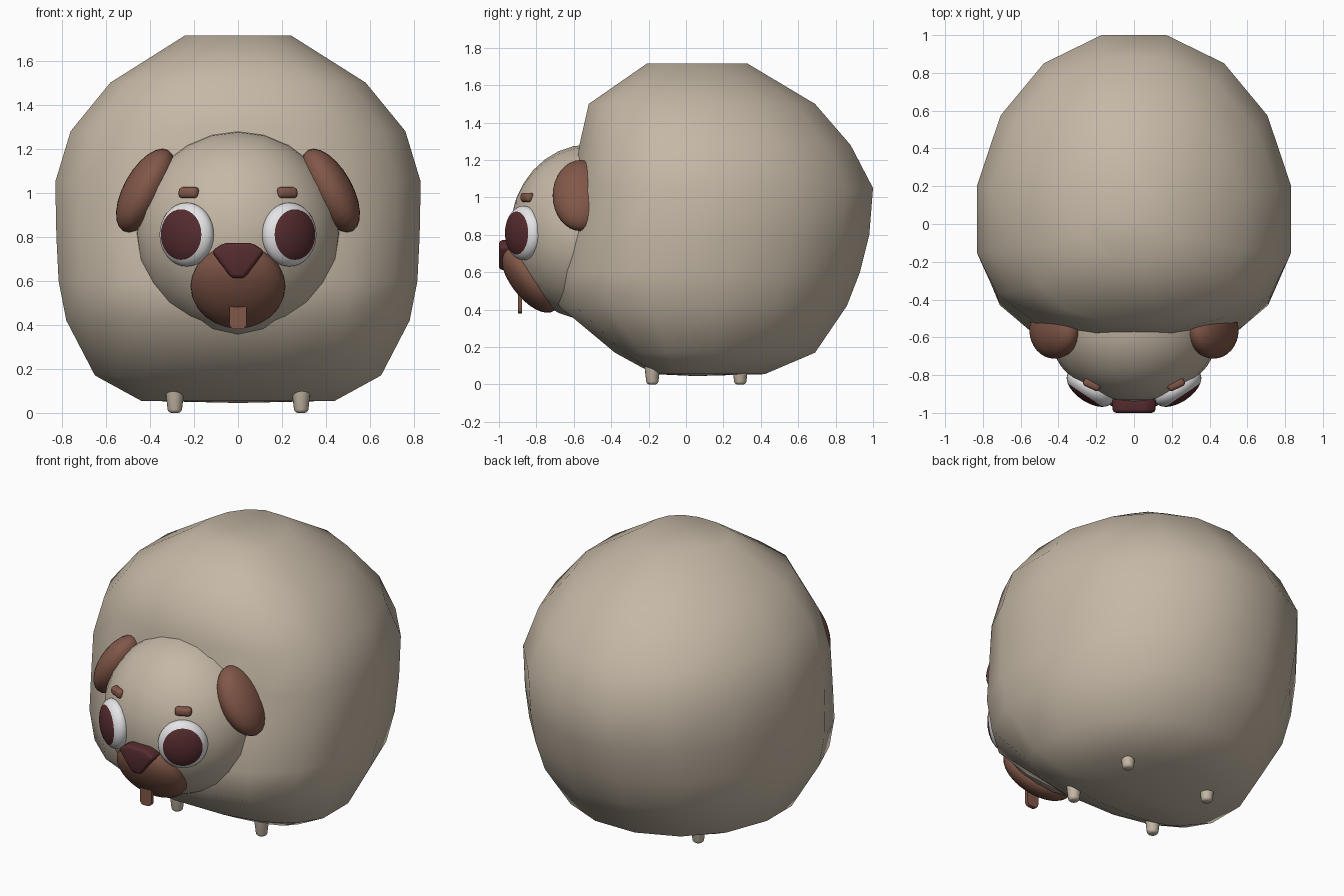
import bpy, bmesh, math
from mathutils import Matrix, Vector

if "Cube" in bpy.data.objects:
    bpy.data.objects.remove(bpy.data.objects["Cube"])


def mat(name, rgb):
    m = bpy.data.materials.new(name)
    m.diffuse_color = (*rgb, 1)
    m.use_nodes = True
    m.node_tree.nodes["Principled BSDF"].inputs["Base Color"].default_value = m.diffuse_color
    return m


FUR = mat("beige_fur", (0.56, 0.48, 0.38))
BROWN = mat("brown", (0.22, 0.095, 0.065))
DARK = mat("dark_maroon", (0.092, 0.025, 0.028))
WHITE = mat("eye_white", (0.84, 0.84, 0.86))


def finish(name, bm, mats, loc=(0, 0, 0), rot=(0, 0, 0), angle=180):
    bmesh.ops.recalc_face_normals(bm, faces=bm.faces)
    me = bpy.data.meshes.new(name)
    bm.to_mesh(me)
    bm.free()
    ob = bpy.data.objects.new(name, me)
    bpy.context.collection.objects.link(ob)
    ob.location, ob.rotation_euler = loc, rot
    for m in mats:
        me.materials.append(m)
    bpy.ops.object.select_all(action='DESELECT')
    ob.select_set(True)
    bpy.context.view_layer.objects.active = ob
    bpy.ops.object.shade_smooth_by_angle(angle=math.radians(angle))
    return ob


def ellipsoid(radii, segs=24, rings=16):
    """Sphere whose pole faces -y, stretched to the given radii."""
    bm = bmesh.new()
    bmesh.ops.create_uvsphere(bm, u_segments=segs, v_segments=rings, radius=1)
    bm.transform(Matrix.Diagonal((*radii, 1)) @ Matrix.Rotation(math.pi / 2, 4, 'X'))
    return bm


def rounded(bm, width, segs=3):
    bmesh.ops.bevel(bm, geom=bm.edges[:], offset=width, segments=segs,
                    profile=0.5, affect='EDGES')
    return bm


def box(size):
    bm = bmesh.new()
    bmesh.ops.create_cube(bm, size=1)
    bm.transform(Matrix.Diagonal((*size, 1)))
    return bm


# Body: coarse rounded rings stacked upward (z, half width, front y, back y)
RINGS = [(0.055, 0.44, -0.17, 0.42), (0.17, 0.65, -0.38, 0.69),
         (0.42, 0.78, -0.68, 0.86), (0.60, 0.815, -0.69, 0.93),
         (0.80, 0.825, -0.645, 0.98), (1.05, 0.83, -0.60, 1.0),
         (1.28, 0.76, -0.57, 0.88), (1.50, 0.58, -0.52, 0.69),
         (1.715, 0.24, -0.21, 0.33)]
N = 16
bm = bmesh.new()
loops = []
for z, hx, front, back in RINGS:
    loop = []
    for i in range(N):
        a = (i + 0.5) * 2 * math.pi / N
        c, s = math.cos(a), math.sin(a)
        p = 2.05 if s > 0 else 2.4
        k = math.cos(math.pi / N) ** (2 / p)
        x = hx * math.copysign(abs(c) ** (2 / p), c) / k
        y = (back if s > 0 else -front) * math.copysign(abs(s) ** (2 / p), s) / k
        loop.append(bm.verts.new((x, y, z)))
    loops.append(loop)
for lo, hi in zip(loops, loops[1:]):
    for i in range(N):
        j = (i + 1) % N
        bm.faces.new((lo[i], lo[j], hi[j], hi[i]))
bm.faces.new(loops[-1])
bottom = bm.verts.new((0, 0.05, 0.045))
for i in range(N):
    bm.faces.new((bottom, loops[0][(i + 1) % N], loops[0][i]))
finish("body", bm, [FUR])

# Head and muzzle
finish("head", ellipsoid((0.465, 0.42, 0.468)), [FUR], (0, -0.52, 0.815))
finish("muzzle", ellipsoid((0.215, 0.108, 0.222)), [BROWN],
       (0, -0.835, 0.574), (math.radians(36), 0, 0))

# Nose: rounded triangular wedge
bm = bmesh.new()
tri = [(-0.122, 0.735), (-0.065, 0.772), (0.065, 0.772), (0.122, 0.735),
       (0.03, 0.612), (-0.03, 0.612)]
face = bm.faces.new([bm.verts.new((x, -1.0, z)) for x, z in tri])
ext = bmesh.ops.extrude_face_region(bm, geom=[face])
for v in ext["geom"]:
    if isinstance(v, bmesh.types.BMVert):
        v.co.y += 0.10
bmesh.ops.recalc_face_normals(bm, faces=bm.faces)
finish("nose", rounded(bm, 0.02), [DARK], angle=60)

# Tongue: strip with a rounded tip
bm = box((0.078, 0.022, 0.13))
tip = [e for e in bm.edges if all(v.co.z < 0 for v in e.verts)
       and abs(e.verts[0].co.x - e.verts[1].co.x) < 0.001]
bmesh.ops.bevel(bm, geom=tip, offset=0.025, segments=4, profile=0.5, affect='EDGES')
finish("tongue", bm, [BROWN], (0, -0.888, 0.445), angle=40)

for side, label in ((1, "right"), (-1, "left")):
    # Eye: white with the pupil on the faces around the front pole
    bm = ellipsoid((0.14, 0.075, 0.145), 32, 24)
    for f in bm.faces:
        c = f.calc_center_median()
        if c.y < 0 and math.hypot(c.x / 0.14, c.z / 0.145) < 0.77:
            f.material_index = 1
    finish(label + "_eye", bm, [WHITE, DARK], (side * 0.233, -0.868, 0.81),
           (0, 0, side * math.radians(34)))

    # Eyebrow
    finish(label + "_eyebrow", rounded(box((0.095, 0.05, 0.05)), 0.018), [BROWN],
           (side * 0.222, -0.848, 1.0), (0, 0, side * math.radians(25)), 60)

    # Ear
    finish(label + "_ear", ellipsoid((0.10, 0.15, 0.21)), [BROWN],
           (side * 0.42, -0.563, 1.01), (0, side * math.radians(-29), 0))

    # Tiny legs
    for y, place in ((-0.18, "front"), (0.29, "back")):
        bm = bmesh.new()
        bmesh.ops.create_cone(bm, cap_ends=True, segments=16, radius1=0.031,
                              radius2=0.046, depth=0.13)
        foot = [e for e in bm.edges if all(v.co.z < 0 for v in e.verts)]
        bmesh.ops.bevel(bm, geom=foot, offset=0.016, segments=3, profile=0.5,
                        affect='EDGES')
        finish(f"{place}_{label}_leg", bm, [FUR], (side * 0.287, y, 0.065), angle=60)
